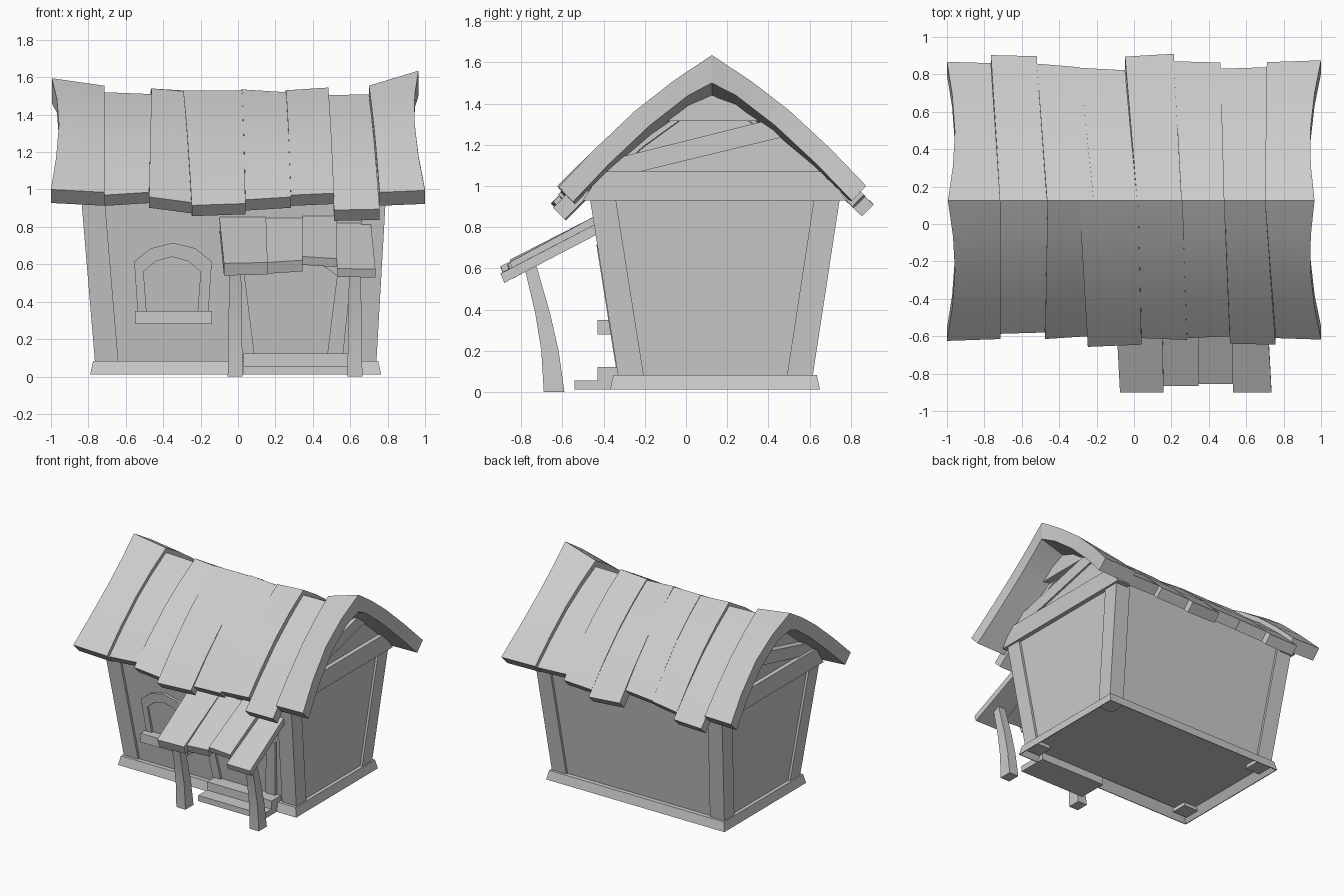
import bpy, bmesh
from math import sin, pi, radians

if "Cube" in bpy.data.objects:
    bpy.data.objects.remove(bpy.data.objects["Cube"], do_unlink=True)

GREY = (0.6, 0.6, 0.6, 1)
mat = bpy.data.materials.new("plain grey")
mat.use_nodes = True
mat.diffuse_color = GREY
mat.node_tree.nodes["Principled BSDF"].inputs["Base Color"].default_value = GREY


def loft(name, sections):
    """Closed solid through a row of equal-sized point loops."""
    bm = bmesh.new()
    rings = [[bm.verts.new(p) for p in s] for s in sections]
    n = len(rings[0])
    for a, b in zip(rings, rings[1:]):
        for i in range(n):
            j = (i + 1) % n
            bm.faces.new((a[i], a[j], b[j], b[i]))
    bm.faces.new(rings[0][::-1])
    bm.faces.new(rings[-1])
    bmesh.ops.recalc_face_normals(bm, faces=bm.faces)
    me = bpy.data.meshes.new(name)
    bm.to_mesh(me)
    bm.free()
    me.shade_smooth()
    me.set_sharp_from_angle(angle=radians(25))
    me.materials.append(mat)
    ob = bpy.data.objects.new(name, me)
    bpy.context.collection.objects.link(ob)


def rect(x0, x1, y0, y1, z):
    return [(x0, y0, z), (x1, y0, z), (x1, y1, z), (x0, y1, z)]


def box(name, x0, x1, y0, y1, z0, z1):
    loft(name, [rect(x0, x1, y0, y1, z0), rect(x0, x1, y0, y1, z1)])


def lerp(a, b, t):
    return a + (b - a) * t


# Flaring body: outline at any height, as x0, x1, y0, y1
def outline(z, inset=0):
    t = (z - 0.08) / 0.87
    x0, x1 = lerp(-0.765, -0.838, t), lerp(0.74, 0.79, t)
    y0, y1 = lerp(-0.33, -0.468, t), lerp(0.615, 0.748, t)
    return x0 + inset, x1 - inset, y0 + inset, y1 - inset


loft("walls", [rect(*outline(z, 0.018), z) for z in (0.07, 0.97)])

# Corner posts
POST = 0.125
for xs in (0, 1):
    for ys in (0, 1):
        rings = []
        for z in (0.04, 0.98):
            x0, x1, y0, y1 = outline(z)
            xa = x1 - POST if xs else x0
            ya = y1 - POST if ys else y0
            rings.append(rect(xa, xa + POST, ya, ya + POST, z))
        loft("corner_post", rings)

# Ground sill: four skirting boards, thin at the foot
SX0, SX1, SY0, SY1 = -0.79, 0.765, -0.368, 0.65
EDGE, TAPER, TOP = 0.006, 0.015, 0.05
LOW, HIGH = 0.012, 0.082
for name, y, s in (("sill_front", SY0, 1), ("sill_back", SY1, -1)):
    loft(name, [rect(SX0, SX1, y, y + s * EDGE, LOW),
                rect(SX0 + TAPER, SX1 - TAPER, y + s * TAPER, y + s * TOP, HIGH)])
for name, x, s in (("sill_right", SX0, 1), ("sill_left", SX1, -1)):
    loft(name, [rect(x, x + s * EDGE, SY0, SY1, LOW),
                rect(x + s * TAPER, x + s * TOP, SY0 + TAPER, SY1 - TAPER, HIGH)])


# Gable timbers, cut as y-z polygons
def gable(name, poly, xa, xb):
    loft(name, [[(x, y, z) for y, z in poly] for x in (xa, xb)])


for x, out in ((0.77, 1), (-0.815, -1)):
    gable("tie_beam", [(-0.5, 0.93), (0.78, 0.93), (0.68, 1.07), (-0.41, 1.07)],
          x - 0.08 * out, x + 0.035 * out)
    gable("gable_brace", [(-0.41, 1.07), (-0.22, 1.07), (0.46, 1.235), (0.38, 1.315), (-0.36, 1.13)],
          x - 0.06 * out, x + 0.015 * out)
    gable("gable_panel", [(-0.22, 1.07), (0.68, 1.07), (0.46, 1.235)],
          x - 0.05 * out, x)
    gable("gable_collar", [(-0.16, 1.315), (0.39, 1.315), (0.125, 1.48)],
          x - 0.06 * out, x)
# Board behind the open part of the right-hand gable
gable("gable_infill", [(-0.41, 1.07), (0.39, 1.315), (-0.16, 1.32), (-0.3, 1.21)], -0.77, -0.75)


# Roof boards: bowed from eave to ridge, mitred at the ridge
RIDGE_Y = 0.125


def board(name, side, ridge_x, eave_x, ridge_z, eave_y, eave_z, th, pinch):
    rings = []
    for t in (0, 0.23, 0.5, 0.75, 1):
        bow = sin(pi * t)
        out, inn = [], []
        for k in (0, 1):
            x = lerp(eave_x[k], ridge_x[k], t) + pinch[k] * bow
            y = lerp(eave_y[k], RIDGE_Y, t)
            z = lerp(eave_z[k], ridge_z[k], t) + 0.05 * bow
            out.append((x, y, z))
            if t == 1:
                inn.append((x, y, z - th * 1.35))
            else:
                inn.append((x, y - side * th * 0.7, z - th * 0.72))
        rings.append([out[0], out[1], inn[1], inn[0]])
    loft(name, rings)


front_ridge = [-0.995, -0.715, -0.462, -0.293, 0.022, 0.257, 0.483, 0.70, 0.965]
back_ridge = [-0.995, -0.715, -0.465, -0.215, 0.017, 0.253, 0.483, 0.70, 0.965]
ridge_z = [(1.595, 1.555), (1.52, 1.51), (1.54, 1.525), (1.53, 1.53),
           (1.535, 1.52), (1.53, 1.545), (1.505, 1.508), (1.555, 1.635)]
front_x = [-1, -0.713, -0.475, -0.247, 0.04, 0.283, 0.513, 0.757, 1]
front_y = [(-0.625, -0.615), (-0.587, -0.58), (-0.615, -0.60), (-0.657, -0.645),
           (-0.61, -0.62), (-0.61, -0.60), (-0.64, -0.645), (-0.61, -0.618)]
front_z = [(1.0, 0.985), (0.97, 0.985), (0.96, 0.93), (0.915, 0.925),
           (0.945, 0.96), (0.97, 0.98), (0.89, 0.895), (0.985, 0.995)]
back_x = [-1, -0.765, -0.52, -0.29, -0.048, 0.213, 0.463, 0.71, 1]
back_y = [(0.867, 0.86), (0.903, 0.897), (0.857, 0.838), (0.835, 0.822),
          (0.895, 0.91), (0.87, 0.863), (0.83, 0.838), (0.865, 0.875)]
for i in range(8):
    end = i in (0, 7)
    th = 0.1 if end else 0.08
    pinch = (0.04 if i == 0 else 0, -0.04 if i == 7 else 0)
    board("roof_board_front", -1, front_ridge[i:i + 2], front_x[i:i + 2], ridge_z[i],
          front_y[i], front_z[i], th, pinch)
    ez = [1.0 if end else 0.97 - (y - 0.85) for y in back_y[i]]
    board("roof_board_back", 1, back_ridge[i:i + 2], back_x[i:i + 2], ridge_z[i],
          back_y[i], ez, th, pinch)


# Arched frames lying on the sloping front wall
def on_wall(x, z, depth):
    return (x, outline(z, 0.018)[2] - depth, z)


def arch(x0, x1, foot, z0, shoulder, top):
    mid, h = (x0 + x1) / 2, top - shoulder
    q = (x1 - x0) * 0.21
    return [(x0 + foot, z0), (x0, shoulder), (x0 + q, shoulder + h * 0.7), (mid, top),
            (x1 - q, shoulder + h * 0.7), (x1, shoulder), (x1 - foot, z0)]


def opening(name, outer, inner):
    loft(name + "_frame", [[on_wall(*o, 0.022), on_wall(*o, -0.02),
                            on_wall(*i, -0.02), on_wall(*i, 0.022)]
                           for o, i in zip(outer, inner)])
    loft(name + "_panel", [[on_wall(*i, d) for i in inner] for d in (-0.02, 0.005)])


opening("window", arch(-0.555, -0.14, 0.02, 0.32, 0.615, 0.715),
        arch(-0.505, -0.20, 0.018, 0.32, 0.56, 0.64))
box("window_sill", -0.55, -0.14, -0.43, -0.35, 0.28, 0.35)
opening("door", arch(-0.03, 0.61, 0.05, 0.1, 0.58, 0.71),
        arch(0.035, 0.53, 0.055, 0.1, 0.54, 0.64))

# Door steps
box("upper_step", 0.03, 0.595, -0.43, -0.31, 0.012, 0.122)
box("lower_step", 0.03, 0.595, -0.54, -0.43, 0.012, 0.057)

# Bent porch posts: y centre, height, half depth
for x in (-0.015, 0.625):
    loft("porch_post", [rect(x - 0.04 + z * 0.015, x + 0.04 - z * 0.015, y - d, y + d, z)
                        for y, z, d in ((-0.64, 0, 0.05), (-0.66, 0.2, 0.042),
                                        (-0.695, 0.38, 0.036), (-0.755, 0.61, 0.03))])

# Porch roof boards: top x, eave x, top z, eave z, eave y, thickness
for tx, ex, tz, ez, ey, th in (
        ((-0.10, 0.15), (-0.075, 0.158), 0.855, (0.605, 0.61), -0.90, 0.065),
        ((0.15, 0.345), (0.158, 0.345), 0.85, (0.61, 0.622), -0.865, 0.06),
        ((0.345, 0.53), (0.345, 0.53), 0.86, (0.642, 0.63), -0.855, 0.045),
        ((0.525, 0.71), (0.53, 0.735), 0.82, (0.577, 0.575), -0.90, 0.045)):
    rings = []
    for xs, y, zs in ((ex, ey, ez), (tx, -0.43, (tz, tz))):
        top = [(x, y, z) for x, z in zip(xs, zs)]
        under = [(x, y + th * 0.4, z - th) for x, z in zip(xs, zs)]
        rings.append(top + under[::-1])
    loft("porch_board", rings)
